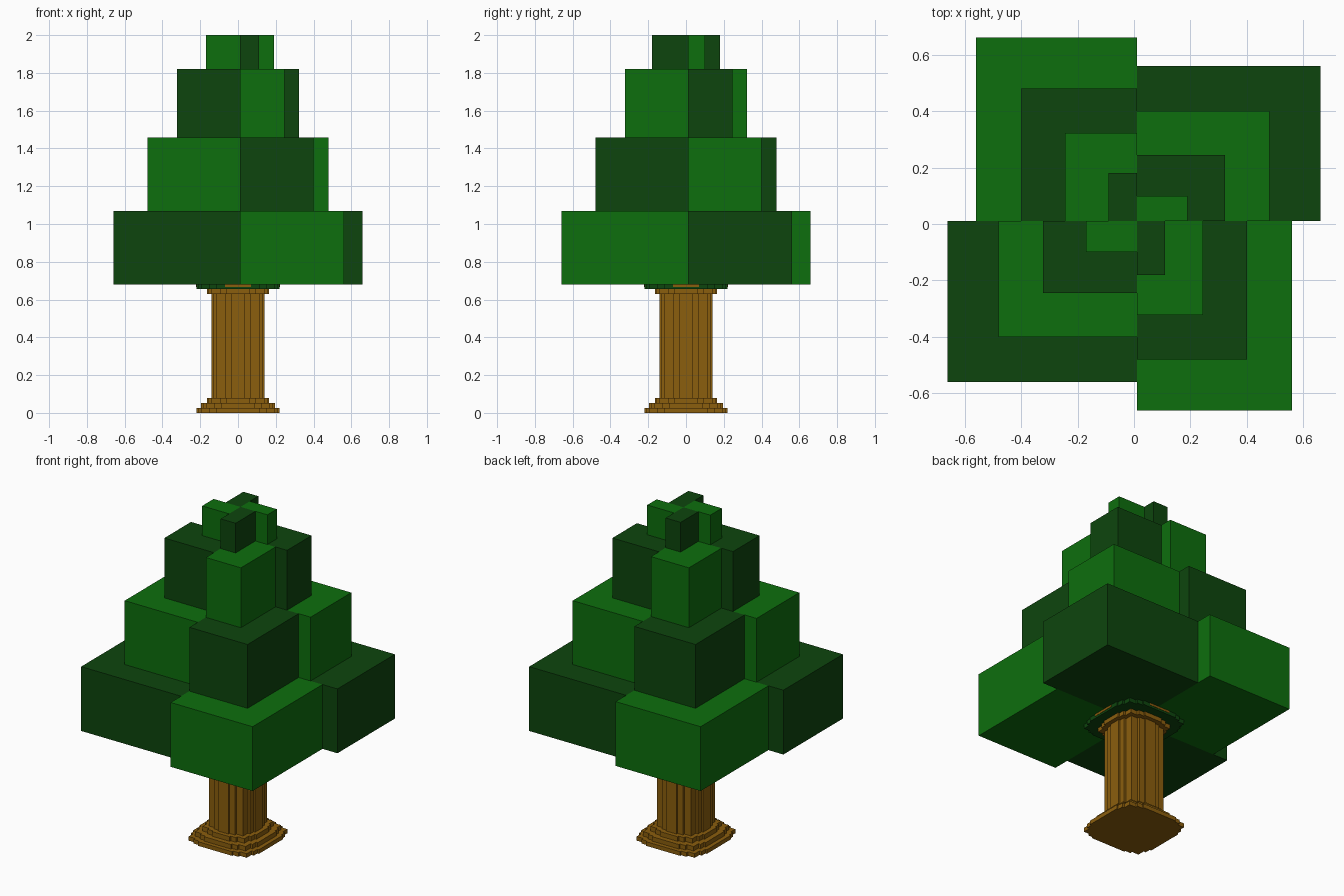
import bpy, bmesh

if "Cube" in bpy.data.objects:
    bpy.data.objects.remove(bpy.data.objects["Cube"])


def material(name, rgb):
    m = bpy.data.materials.new(name)
    m.diffuse_color = (*rgb, 1)
    m.use_nodes = True
    m.node_tree.nodes["Principled BSDF"].inputs["Base Color"].default_value = m.diffuse_color
    return m


LIGHT = material("leaf green", (0.004, 0.156, 0.004))
DARK = material("dark leaf green", (0.004, 0.06, 0.004))
BROWN = material("bark brown", (0.258, 0.112, 0.004))


def finish(name, bm, mat):
    bmesh.ops.recalc_face_normals(bm, faces=bm.faces)
    me = bpy.data.meshes.new(name)
    bm.to_mesh(me)
    bm.free()
    me.materials.append(mat)
    ob = bpy.data.objects.new(name, me)
    bpy.context.collection.objects.link(ob)
    return ob


def prism(name, outline, z0, z1, mat):
    bm = bmesh.new()
    base = bm.faces.new([bm.verts.new((x, y, z0)) for x, y in outline])
    top = bmesh.ops.extrude_face_region(bm, geom=[base], use_keep_orig=True)["geom"]
    bmesh.ops.translate(bm, vec=(0, 0, z1 - z0),
                        verts=[v for v in top if isinstance(v, bmesh.types.BMVert)])
    return finish(name, bm, mat)


def stepped_section(d):
    """Square with stepped corners, grown outwards by d."""
    quarter = [(.14, -.035), (.14, .035), (.13, .035), (.13, .07), (.115, .07),
               (.115, .115), (.07, .115), (.07, .13), (.035, .13)]
    grow = lambda v: v + d if v > 0 else v - d
    pts = [(grow(x), grow(y)) for x, y in quarter]
    outline = []
    for _ in range(4):
        outline += pts
        pts = [(-y, x) for x, y in pts]
    return outline


# Trunk: stepped foot, shaft and cap
prism("trunk_foot_lower", stepped_section(.08), 0, .025, BROWN)
prism("trunk_foot_middle", stepped_section(.055), .025, .052, BROWN)
prism("trunk_foot_upper", stepped_section(.025), .052, .08, BROWN)
prism("trunk_shaft", stepped_section(0), .08, .63, BROWN)
prism("trunk_cap", stepped_section(.025), .63, .655, BROWN)
# Collar under the leaves, with brown branches showing through
prism("leaf_collar", stepped_section(.08), .655, .681, DARK)
for i, (a, b) in enumerate([(.222, .07), (.07, .222)]):
    prism(f"branch_{i}", [(-a, -b), (a, -b), (a, b), (-a, b)], .667, .682, BROWN)

# Leaf tiers: four blocks each in a pinwheel, alternating greens
C = 0.01
TIERS = [(.68, 1.07, .66, .56, 0), (1.07, 1.457, .48, .40, 0),
         (1.457, 1.82, .322, .245, 0), (1.82, 2.0, .18, .10, C)]
for t, (z0, z1, a, b, shift) in enumerate(TIERS):
    x, y = a, b
    for q in range(4):
        px, py = x + shift, y
        outline = [(C, C), (px, C), (px, py), (C, py)]
        prism(f"leaf_tier_{t}_block_{q}", outline, z0, z1,
              DARK if (t + q) % 2 == 0 else LIGHT)
        x, y = -y, x
